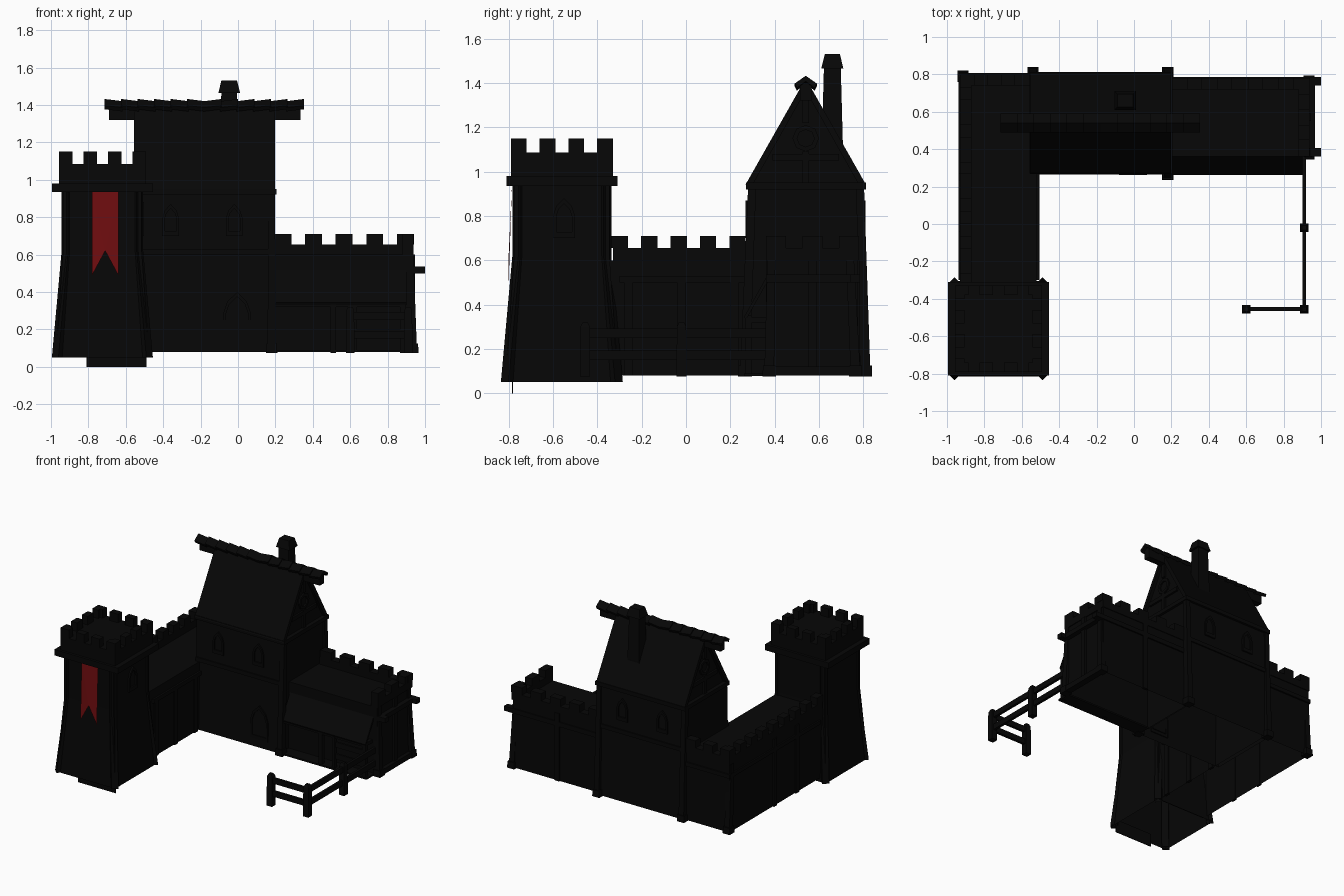
import bpy, bmesh, math
from mathutils import Matrix, Vector

if "Cube" in bpy.data.objects:
    bpy.data.objects.remove(bpy.data.objects["Cube"])


def material(name, rgb):
    m = bpy.data.materials.new(name)
    m.diffuse_color = (*rgb, 1)
    m.use_nodes = True
    m.node_tree.nodes["Principled BSDF"].inputs["Base Color"].default_value = m.diffuse_color
    return m


DARK = material("dark_stone", (0.002, 0.002, 0.002))
RED = material("red_cloth", (0.16, 0.004, 0.005))


def finish(name, bm, mat=DARK):
    bmesh.ops.recalc_face_normals(bm, faces=bm.faces)
    me = bpy.data.meshes.new(name)
    bm.to_mesh(me)
    bm.free()
    me.materials.append(mat)
    ob = bpy.data.objects.new(name, me)
    bpy.context.collection.objects.link(ob)
    return ob


def add_loft(bm, rings, bottom=True, top=True):
    vs = [[bm.verts.new(p) for p in r] for r in rings]
    n = len(vs[0])
    for a, b in zip(vs, vs[1:]):
        for i in range(n):
            j = (i + 1) % n
            bm.faces.new((a[i], a[j], b[j], b[i]))
    if bottom:
        bm.faces.new(vs[0][::-1])
    if top:
        bm.faces.new(vs[-1])


def rect(x0, x1, y0, y1, z):
    return [(x0, y0, z), (x1, y0, z), (x1, y1, z), (x0, y1, z)]


def square(cx, cy, hx, hy, z):
    return rect(cx - hx, cx + hx, cy - hy, cy + hy, z)


def diamond(cx, cy, r, z):
    return [(cx + r, cy, z), (cx, cy + r, z), (cx - r, cy, z), (cx, cy - r, z)]


def loft(name, rings, bottom=True):
    bm = bmesh.new()
    add_loft(bm, rings, bottom)
    return finish(name, bm)


def boxes(name, *specs, bottom=True):
    bm = bmesh.new()
    for x0, x1, y0, y1, z0, z1 in specs:
        add_loft(bm, [rect(x0, x1, y0, y1, z0), rect(x0, x1, y0, y1, z1)], bottom)
    return finish(name, bm)


def prism_x(name, profile, x0, x1):
    return loft(name, [[(x, y, z) for y, z in profile] for x in (x0, x1)])


def merlons(name, axis, start, end, count, c0, c1, z0, z1, fill=0.55):
    step = (end - start) / (count - 1 + fill)
    out = []
    for i in range(count):
        a, b = start + i * step, start + (i + fill) * step
        out.append((a, b, c0, c1, z0, z1) if axis == 'x' else (c0, c1, a, b, z0, z1))
    boxes(name, *out)


def frame(name, outer, t, pos, angle, depth=0.012):
    """Flat ring in the local xz plane facing -y, turned by angle about z."""
    c = sum((Vector(p) for p in outer), Vector((0, 0))) / len(outer)
    inner = [tuple(c + (Vector(p) - c) * (1 - t)) for p in outer]
    mat = Matrix.Translation(pos) @ Matrix.Rotation(angle, 4, 'Z')
    bm = bmesh.new()
    loops = [[bm.verts.new(mat @ Vector((x, y, z))) for x, z in pts]
             for pts, y in ((outer, 0), (outer, -depth), (inner, -depth), (inner, 0))]
    n = len(outer)
    for a, b in zip(loops, loops[1:]):
        for i in range(n):
            j = (i + 1) % n
            bm.faces.new((a[i], a[j], b[j], b[i]))
    finish(name, bm)


def arch(w, h):
    return [(-w, 0), (w, 0), (w, h * .55), (w * .7, h * .8), (0, h), (-w * .7, h * .8), (-w, h * .55)]


# Tower with flared foot and corner buttresses
TX, TY = -0.725, -0.56
loft("tower_body", [square(TX, TY, .25, .255, .05), square(TX, TY, .21, .215, .62),
                    square(TX, TY, .21, .215, .95)], bottom=False)
bm = bmesh.new()
for sx in (-1, 1):
    for sy in (-1, 1):
        add_loft(bm, [diamond(TX + sx * (d - .005), TY + sy * d, .035, z)
                      for d, z in ((.24, .05), (.188, .62), (.188, .95))], bottom=False)
finish("tower_buttresses", bm)
boxes("tower_ledge", (-.995, -.455, -.81, -.31, .935, .98))
boxes("tower_front_sill", (-.81, -.49, -.785, -.78, 0, .1))
X0, X1, Y0, Y1 = -.957, -.493, -.79, -.33
T = .05
boxes("tower_parapet", (X0, X1, Y0, Y1, .98, 1.085))
for k, c in enumerate((Y0, Y1 - T)):
    merlons(f"tower_merlons_x{k}", 'x', X0, X1, 4, c, c + T, 1.085, 1.15)
for k, c in enumerate((X0, X1 - T)):
    merlons(f"tower_merlons_y{k}", 'y', Y0, Y1, 4, c, c + T, 1.085, 1.15)

# Swallowtail banner
bm = bmesh.new()
pts = [(-.78, .935), (-.64, .935), (-.64, .49), (-.71, .62), (-.78, .49)]
f = bm.faces.new([bm.verts.new((x, -.785 if z > .9 else -.8, z)) for x, z in pts])
bmesh.ops.triangulate(bm, faces=[f])
finish("banner", bm, RED)

# Left wing
boxes("left_wing", (-.925, -.52, -.35, .795, .08, .6), bottom=False)
boxes("left_wing_parapet", (-.93, -.87, -.33, .8, .6, .655), (-.93, -.55, .74, .8, .6, .655))
merlons("left_wing_merlons", 'y', -.335, .8, 9, -.93, -.87, .655, .71)
merlons("left_wing_back_merlons", 'x', -.93, -.56, 3, .74, .8, .655, .71)
boxes("left_wing_timbers", (-.525, -.505, -.3, .28, .5, .53), (-.937, -.92, -.3, .8, .5, .53),
      (-.935, -.52, .79, .807, .5, .53),
      *[(-.53, -.51, y - .02, y + .02, .08, .53) for y in (-.26, -.02, .22)],
      *[(-.937, -.92, y - .02, y + .02, .08, .6) for y in (-.02, .25)])

# Right wing
boxes("right_wing", (.17, .93, .36, .775, .08, .6), bottom=False)
boxes("right_wing_parapet", (.19, .937, .72, .78, .6, .655), (.88, .937, .36, .78, .6, .655))
merlons("right_wing_merlons", 'x', .195, .94, 5, .72, .78, .655, .71)
merlons("right_wing_end_merlons", 'y', .36, .78, 3, .88, .937, .655, .71)
boxes("right_wing_beams", (.2, 1.0, .36, .405, .5, .535), (.2, 1.0, .74, .785, .5, .535),
      (.91, .967, .36, .78, .5, .535), (.92, .945, .55, .59, .08, .6), (.53, .57, .765, .785, .08, .6))
boxes("right_wing_plinth", (.91, .96, .36, .78, .08, .12))

# House walls, leaning corner posts and feet
loft("house_walls", [rect(-.55, .178, .265, .805, .08), rect(-.55, .185, .285, .795, .93)], bottom=False)
posts = [(-.54, .81), (.18, .81), (.18, .265), (-.915, .79), (.935, .765), (.935, .375)]
bm = bmesh.new()
for i, (x, y) in enumerate(posts):
    top = .93 if i < 3 else .6
    yt = .298 if i == 2 else y - .025 if y > .5 else y + .01
    xt = x - .015 if x > .5 else x
    add_loft(bm, [square(x, y, .022, .022, .08), square(xt, yt, .018, .018, top)])
    add_loft(bm, [square(x, y, .03, .03, .075), square(x, y, .028, .028, .125)])
finish("corner_posts", bm)
boxes("house_bands", (-.55, .19, .268, .285, .6, .63), (-.55, .19, .79, .808, .6, .63),
      (-.56, .205, .27, .3, .92, .95), (-.56, .205, .785, .812, .92, .95),
      (-.56, -.53, .27, .812, .92, .95), (.175, .205, .27, .812, .92, .95))

# Roof slabs, gables and gable trim
RY = .54
prism_x("gable_walls", [(.3, .94), (.78, .94), (RY, 1.38)], -.53, .175)
slope = [(.268, .94), (RY, 1.42), (.812, .94), (.78, .94), (RY, 1.365), (.3, .94)]
bm = bmesh.new()
for q in ([0, 1, 4, 5], [1, 2, 3, 4]):
    add_loft(bm, [[(x, *slope[i]) for i in q] for x in (-.555, .197)])
finish("roof_slabs", bm)
boxes("gable_timbers", *[(x, x + .02, y0, y1, z0, z1) for x in (-.545, .17)
      for y0, y1, z0, z1 in ((.39, .69, 1.05, 1.08), (.525, .555, .95, 1.09), (.525, .555, 1.22, 1.38))])
ring = [(.06 * math.cos(a * math.pi / 4), .06 * math.sin(a * math.pi / 4)) for a in range(8)]
frame("gable_window_right", ring, .35, (.175, RY, 1.15), math.pi / 2)
frame("gable_window_left", ring, .35, (-.53, RY, 1.15), -math.pi / 2)

# Ridge beam and overlapping ridge tiles
boxes("ridge_beam", (-.69, .335, .515, .565, 1.32, 1.4))
bm = bmesh.new()
N, A, B = 12, -.71, .35
w = (B - A) / N
for i in range(N):
    x = A + i * w
    lift = (.0, .012) if i < N / 2 else (.012, .0)
    add_loft(bm, [[(xx, RY + y, z + d - .01) for y, z in
                   ((-.05, 1.395), (0, 1.43), (.05, 1.395), (.04, 1.375), (0, 1.405), (-.04, 1.375))]
                  for xx, d in ((x - .004, lift[1]), (x + w + .004, lift[0]))])
finish("ridge_tiles", bm)

# Chimney
CX, CY = -.047, .66
loft("chimney", [square(CX, CY, .05, .047, 1.0), square(CX, CY, .05, .047, 1.14), square(CX, CY, .042, .038, 1.47)])
loft("chimney_cap", [square(CX, CY, .058, .05, 1.465), square(CX, CY, .054, .046, 1.48), square(CX, CY, .042, .034, 1.53)])

# Windows and door
for i, x in enumerate((-.36, -.02)):
    frame(f"front_window_{i}", arch(.045, .17), .3, (x, .281, .7), 0)
    frame(f"back_window_{i}", arch(.045, .17), .3, (x, .797, .7), math.pi)
frame("tower_window_right", arch(.05, .18), .3, (TX + .21, -.55, .7), math.pi / 2)
frame("door_frame", arch(.075, .26), .2, (-.005, .273, .14), 0)

# Lean-to stable against the right wing
prism_x("lean_to_roof", [(.262, .345), (.36, .52), (.36, .49), (.27, .33)], .19, .9)
boxes("lean_to_floor", (.18, .91, .262, .37, .078, .09))
boxes("lean_to_frame", (.2, .89, .27, .295, .32, .35),
      *[(x - .015, x + .015, .268, .298, .075, .34) for x in (.51, .88)],
      (.865, .89, .28, .36, .32, .345))
boxes("lean_to_side_rails", (.62, .88, .275, .29, .16, .2), (.62, .88, .275, .29, .25, .29),
      (.61, .635, .268, .298, .08, .33))

# Paddock fence
FX, FY = .91, -.455
bm = bmesh.new()
for x, y in ((.6, FY), (FX, FY), (FX, -.02)):
    add_loft(bm, [square(x, y, .023, .023, .075), square(x, y, .021, .021, .3), square(x, y, .012, .012, .32)])
finish("fence_posts", bm)
boxes("fence_rails", *[s for z in (.15, .25) for s in
      ((.6, FX, FY - .01, FY + .01, z, z + .042), (FX - .01, FX + .01, FY, .36, z, z + .042))])
